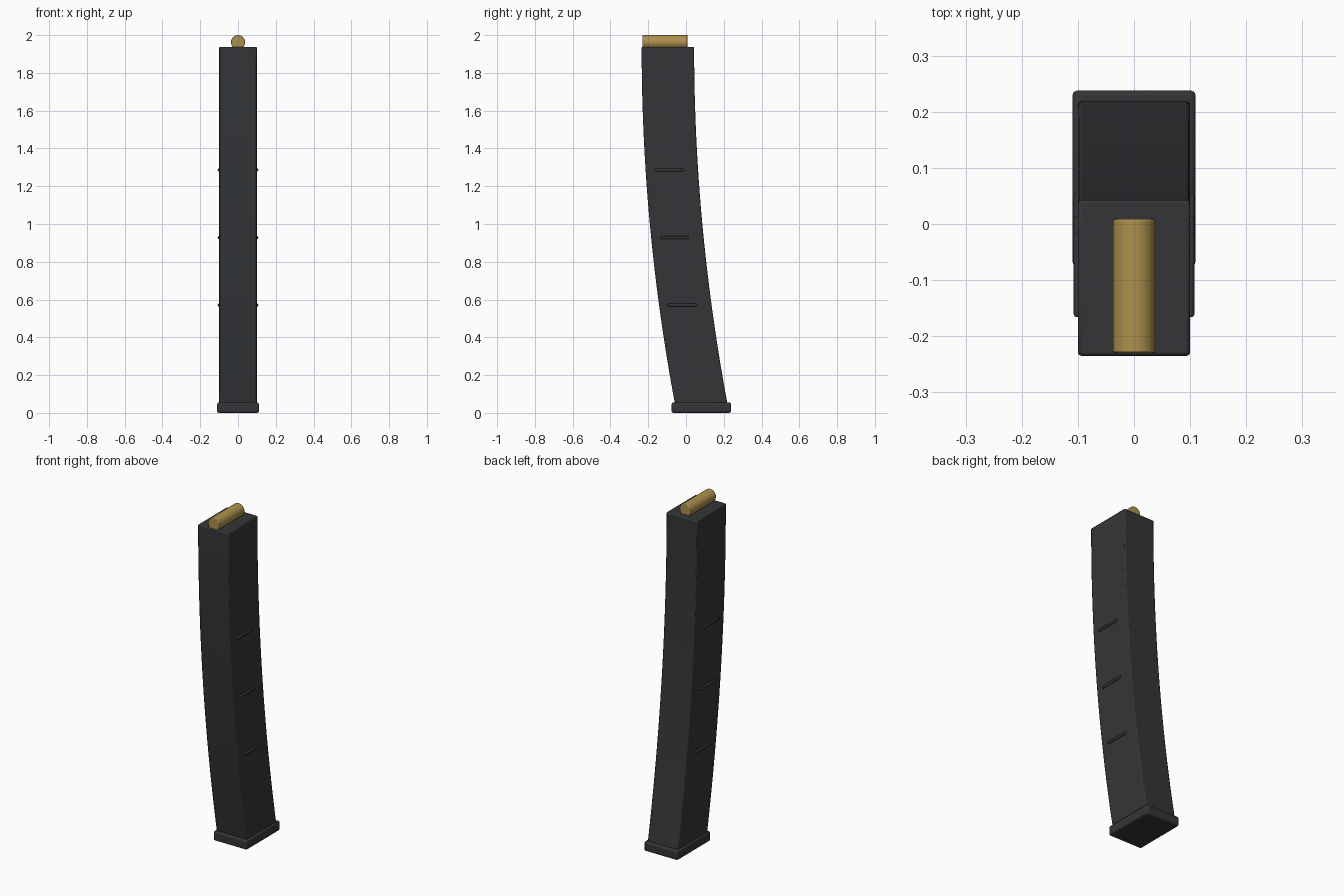
import bpy, bmesh, math

if "Cube" in bpy.data.objects:
    bpy.data.objects.remove(bpy.data.objects["Cube"])

TOP, BOTTOM = 1.938, 0.04


def material(name, color):
    m = bpy.data.materials.new(name)
    m.diffuse_color = (*color, 1)
    m.use_nodes = True
    m.node_tree.nodes["Principled BSDF"].inputs["Base Color"].default_value = m.diffuse_color
    return m


dark = material("dark_polymer", (0.035, 0.036, 0.039))
brass = material("brass", (0.42, 0.28, 0.075))


def centre_y(z):
    return -0.096 + 0.178 * ((TOP - z) / (TOP - BOTTOM)) ** 2


def finish(obj, mat, width, segments=2):
    obj.data.materials.append(mat)
    b = obj.modifiers.new("bevel", "BEVEL")
    b.width, b.segments, b.limit_method = width, segments, 'ANGLE'
    b.angle_limit = math.radians(40)
    bpy.ops.object.select_all(action='DESELECT')
    obj.select_set(True)
    bpy.context.view_layer.objects.active = obj
    bpy.ops.object.shade_smooth_by_angle(angle=math.radians(30))


def box(name, loc, size, width):
    bpy.ops.mesh.primitive_cube_add(size=1, location=loc)
    obj = bpy.context.object
    obj.name = name
    obj.scale = size
    bpy.ops.object.transform_apply(location=False, rotation=False, scale=True)
    finish(obj, dark, width)


# Curved body: rectangular section swept down a parabola
bm = bmesh.new()
rings, steps = [], 24
for i in range(steps + 1):
    z = BOTTOM + (TOP - BOTTOM) * i / steps
    rings.append([bm.verts.new((x, centre_y(z) + y, z))
                  for x, y in ((-.1, -.139), (.1, -.139), (.1, .139), (-.1, .139))])
for a, b in zip(rings, rings[1:]):
    for k in range(4):
        n = (k + 1) % 4
        bm.faces.new((a[k], a[n], b[n], b[k]))
bm.faces.new(rings[0][::-1])
bm.faces.new(rings[-1])
mesh = bpy.data.meshes.new("magazine_body")
bm.to_mesh(mesh)
bm.free()
body = bpy.data.objects.new("magazine_body", mesh)
bpy.context.collection.objects.link(body)
finish(body, dark, 0.006)

# Base plate
box("base_plate", (0, 0.081, 0.028), (0.22, 0.314, 0.056), 0.009)

# Side ribs, three per side
for side, x in (("left", -0.1), ("right", 0.1)):
    for i, z in enumerate((0.571, 0.928, 1.286)):
        box(f"rib_{side}_{i + 1}", (x, centre_y(z) - 0.016, z), (0.015, 0.15, 0.015), 0.005)

# Top cartridge lying along y
bpy.ops.mesh.primitive_cylinder_add(vertices=32, radius=0.0375, depth=0.239,
                                    location=(0, -0.1105, 1.9625),
                                    rotation=(math.pi / 2, 0, 0))
cartridge = bpy.context.object
cartridge.name = "cartridge"
finish(cartridge, brass, 0.004)
